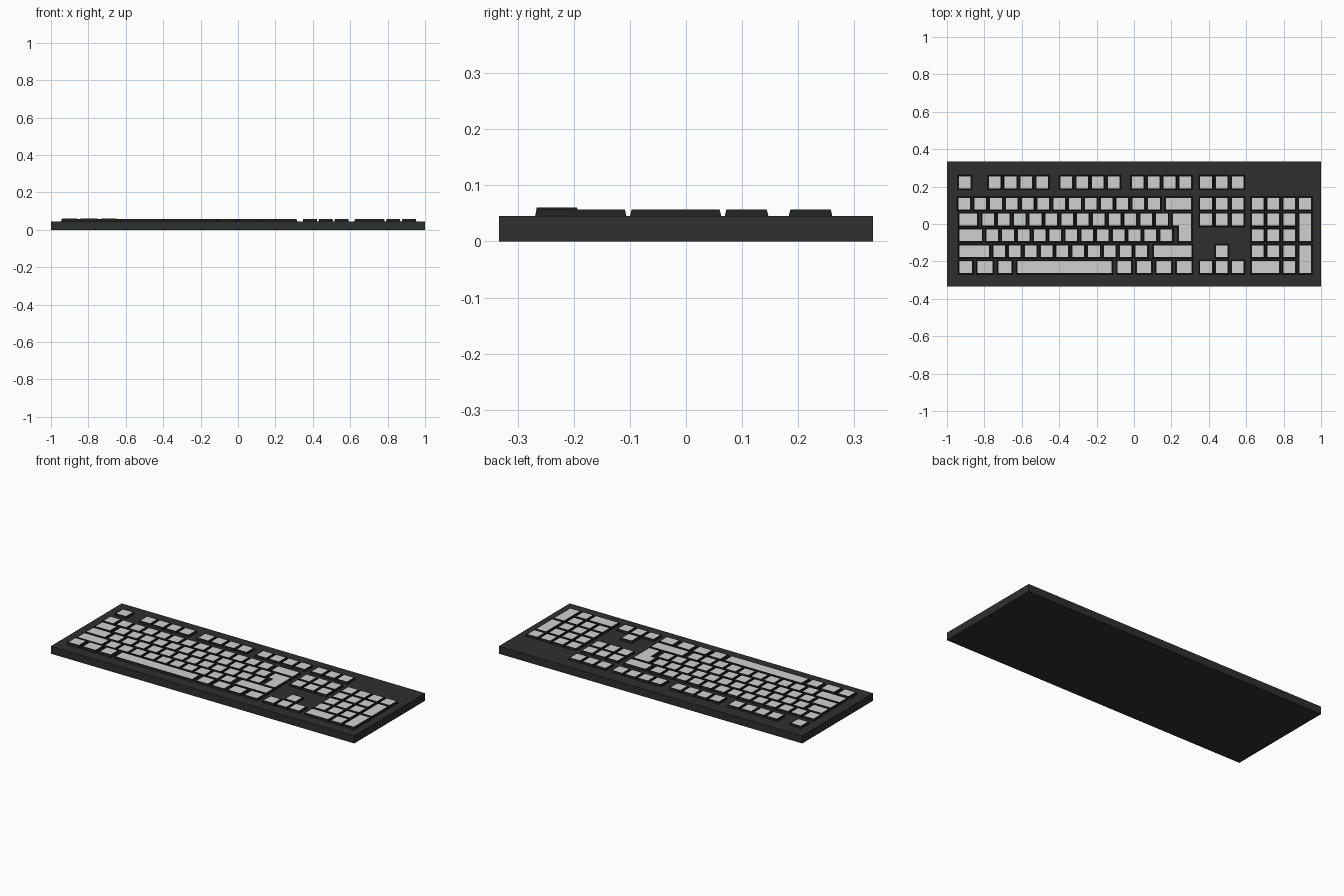
import bpy, bmesh
from mathutils import Vector

if "Cube" in bpy.data.objects:
    bpy.data.objects.remove(bpy.data.objects["Cube"])


def material(name, rgb):
    m = bpy.data.materials.new(name)
    m.diffuse_color = (*rgb, 1)
    m.use_nodes = True
    m.node_tree.nodes["Principled BSDF"].inputs["Base Color"].default_value = m.diffuse_color
    return m


CASE = material("charcoal case", (0.028, 0.028, 0.028))
SKIRT = material("near black key sides", (0.014, 0.016, 0.014))
CAP = material("pale grey key tops", (0.62, 0.64, 0.61))

DECK = 0.045          # top of the case
TOP = 0.057           # top of a normal key
HALF = 0.031          # half size of a key's pale top
PITCH = 0.0845
ROW = [0.222, 0.108, 0.024, -0.061, -0.145, -0.230]   # row centres, back to front


def finish(name, bm, mats):
    me = bpy.data.meshes.new(name)
    bm.normal_update()
    bm.to_mesh(me)
    bm.free()
    for m in mats:
        me.materials.append(m)
    ob = bpy.data.objects.new(name, me)
    bpy.context.collection.objects.link(ob)
    return ob


def grow(outline, d):
    """Offset a right-angled counter-clockwise outline outwards."""
    out = []
    for i, p in enumerate(outline):
        a = (p - outline[i - 1]).normalized()
        b = (outline[(i + 1) % len(outline)] - p).normalized()
        out.append(p + d * Vector((a.y + b.y, -a.x - b.x)))
    return out


def add_key(bm, outline, top):
    """Tapered dark sides, narrow dark rim and a pale top face."""
    outline = [Vector(p) for p in outline]
    rings = []
    for d, z in ((0.008, DECK - 0.001), (0.005, top), (0.0, top)):
        rings.append([bm.verts.new((p.x, p.y, z)) for p in grow(outline, d)])
    n = len(outline)
    for lo, hi in zip(rings, rings[1:]):
        for i in range(n):
            j = (i + 1) % n
            bm.faces.new((lo[i], lo[j], hi[j], hi[i]))
    bm.faces.new(rings[-1]).material_index = 1


def rect(x0, x1, y0, y1):
    return [(x0, y0), (x1, y0), (x1, y1), (x0, y1)]


def wide(x0, x1, row, last=None):
    """Key top from x0 to x1, reaching from one row to another."""
    last = row if last is None else last
    return rect(x0, x1, ROW[last] - HALF, ROW[row] + HALF)


def run(x, count, row):
    """Evenly spaced square keys."""
    return [wide(x + i * PITCH - HALF, x + i * PITCH + HALF, row) for i in range(count)]


def key_group(name, outlines, top=TOP):
    bm = bmesh.new()
    for o in outlines:
        add_key(bm, o, top)
    finish(name, bm, (SKIRT, CAP))


# Case
bm = bmesh.new()
bmesh.ops.create_cube(bm, size=1)
for v in bm.verts:
    v.co = (v.co.x * 2, v.co.y * 0.667, (v.co.z + 0.5) * DECK)
finish("case", bm, (CASE,))

# Function row
key_group("function_keys", run(-0.904, 1, 0) + run(-0.745, 4, 0)
          + run(-0.362, 4, 0) + run(0.021, 4, 0))

# Main block
key_group("number_keys", run(-0.907, 13, 1) + [wide(0.170, 0.306, 1)])
key_group("upper_letter_keys", [wide(-0.932, -0.840, 2)] + run(-0.780, 12, 2))
key_group("middle_letter_keys", [wide(-0.932, -0.814, 3)] + run(-0.758, 12, 3))
key_group("lower_letter_keys", [wide(-0.932, -0.776, 4)] + run(-0.721, 10, 4)
          + [wide(0.107, 0.308, 4)])
key_group("enter_key", [[(0.240, ROW[3] - HALF), (0.306, ROW[3] - HALF),
                         (0.306, ROW[2] + HALF), (0.208, ROW[2] + HALF),
                         (0.208, ROW[2] - HALF), (0.240, ROW[2] - HALF)]])

# Front row: three slightly taller keys, space bar, right hand modifiers
key_group("left_modifier_keys", [wide(-0.932, -0.866, 5), wide(-0.836, -0.756, 5),
                                 wide(-0.724, -0.656, 5)], 0.060)
key_group("space_bar", [wide(-0.622, -0.120, 5)])
key_group("right_modifier_keys", [wide(-0.087, -0.017, 5), wide(0.015, 0.091, 5),
                                  wide(0.120, 0.198, 5), wide(0.230, 0.308, 5)])

# Navigation block and arrows
key_group("navigation_keys", [k for r in (0, 1, 2) for k in run(0.385, 3, r)])
key_group("arrow_keys", run(0.385 + PITCH, 1, 4) + run(0.385, 3, 5))

# Number pad
key_group("number_pad_keys", run(0.661, 4, 1)
          + [k for r in (2, 3, 4) for k in run(0.661, 3, r)]
          + [wide(0.630, 0.776, 5)] + run(0.661 + 2 * PITCH, 1, 5)
          + [wide(0.885, 0.946, 2, 3), wide(0.885, 0.946, 4, 5)])
